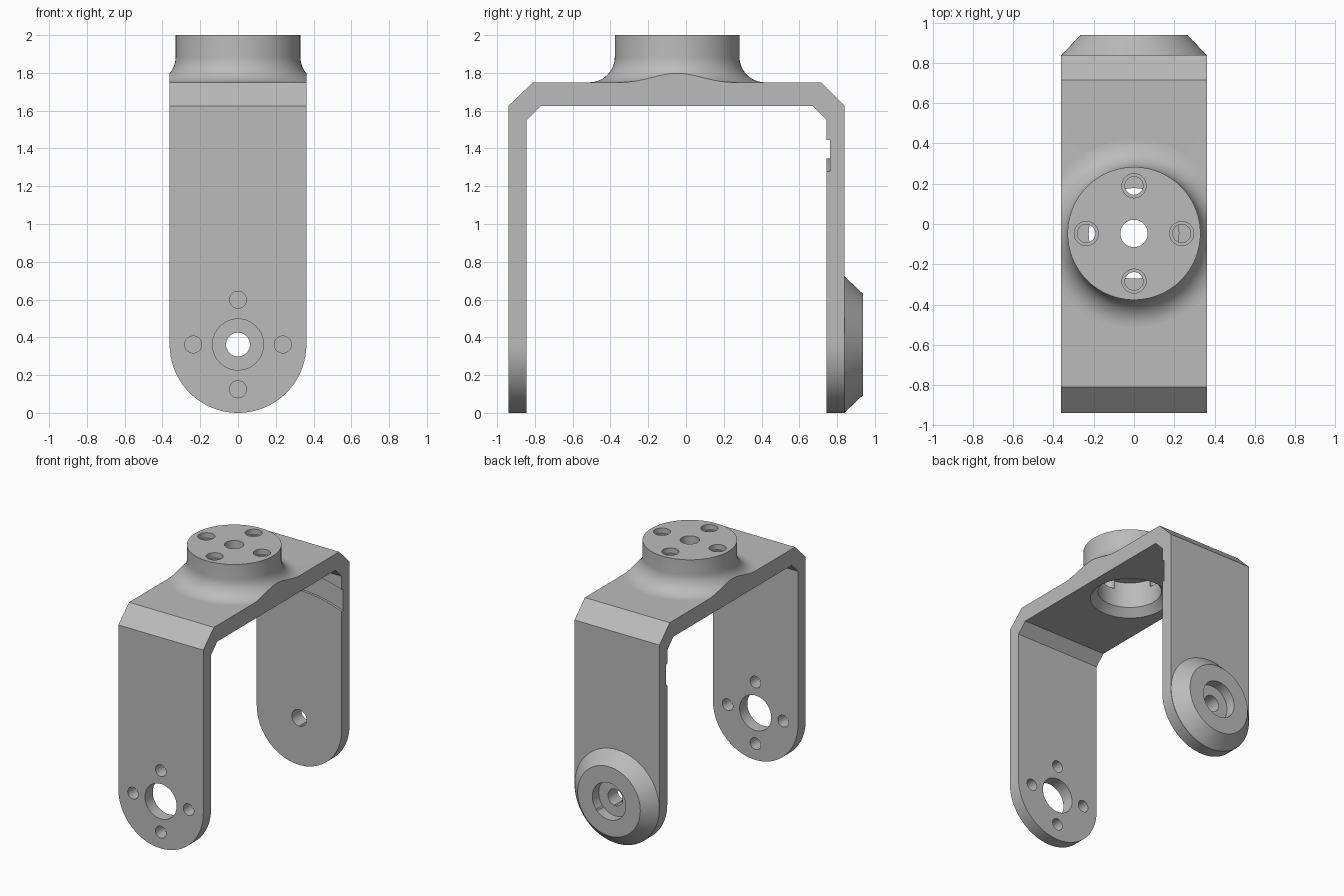
import bpy, bmesh, math
from mathutils import Matrix, Vector

if "Cube" in bpy.data.objects:
    bpy.data.objects.remove(bpy.data.objects["Cube"])

PIVOT_Z = 0.362   # height of the lower pivot axis
HALF_W = 0.362    # half width of the strap
HUB_Y = -0.047    # centre of the top hub

grey = bpy.data.materials.new("grey")
grey.diffuse_color = (0.5, 0.5, 0.5, 1)
grey.use_nodes = True
grey.node_tree.nodes["Principled BSDF"].inputs["Base Color"].default_value = grey.diffuse_color


def to_object(name, bm):
    bmesh.ops.remove_doubles(bm, verts=bm.verts, dist=1e-5)
    bmesh.ops.recalc_face_normals(bm, faces=bm.faces)
    me = bpy.data.meshes.new(name)
    bm.to_mesh(me)
    bm.free()
    me.materials.append(grey)
    ob = bpy.data.objects.new(name, me)
    bpy.context.collection.objects.link(ob)
    return ob


def prism(name, points, direction):
    """Extrude a closed 3D outline along a vector."""
    bm = bmesh.new()
    face = bm.faces.new([bm.verts.new(p) for p in points])
    ext = bmesh.ops.extrude_face_region(bm, geom=[face])
    moved = [g for g in ext["geom"] if isinstance(g, bmesh.types.BMVert)]
    bmesh.ops.translate(bm, verts=moved, vec=direction)
    return to_object(name, bm)


def lathe(name, profile, centre, axis="Z", closed=False, n=96):
    """Spin (radius, height) points around the Z or Y axis."""
    bm = bmesh.new()
    vs = [bm.verts.new((r, 0, h)) for r, h in profile]
    pairs = list(zip(vs, vs[1:])) + ([(vs[-1], vs[0])] if closed else [])
    es = [bm.edges.new(p) for p in pairs]
    bmesh.ops.spin(bm, geom=vs + es, cent=(0, 0, 0), axis=(0, 0, 1),
                   angle=2 * math.pi, steps=n, use_duplicate=False)
    rot = Matrix.Rotation(-math.pi / 2, 4, "X") if axis == "Y" else Matrix()
    bmesh.ops.transform(bm, matrix=Matrix.Translation(centre) @ rot, verts=bm.verts)
    return to_object(name, bm)


def rod(name, r, h0, h1, centre, axis="Z", n=48):
    return lathe(name, [(0, h0), (r, h0), (r, h1), (0, h1)], centre, axis, n=n)


def combine(target, tool, operation):
    mod = target.modifiers.new("bool", "BOOLEAN")
    mod.operation, mod.object, mod.solver = operation, tool, "EXACT"
    bpy.context.view_layer.objects.active = target
    bpy.ops.object.modifier_apply(modifier=mod.name)
    bpy.data.objects.remove(tool, do_unlink=True)


# U-shaped strap with chamfered corners
side = [(-0.94, -0.1), (-0.94, 1.625), (-0.81, 1.75), (0.715, 1.75),
        (0.84, 1.625), (0.84, -0.1), (0.745, -0.1), (0.745, 1.55),
        (0.67, 1.625), (-0.77, 1.625), (-0.845, 1.55), (-0.845, -0.1)]
bracket = prism("fork_bracket", [(-0.5, y, z) for y, z in side], (1, 0, 0))

# top hub with flared fillet
F = 0.135
hub = [(0, 1.7), (0.33 + F, 1.7)]
for i in range(13):
    a = math.pi / 2 * i / 12
    hub.append((0.33 + F - F * math.sin(a), 1.75 + F - F * math.cos(a)))
hub += [(0.33, 2.0), (0, 2.0)]
combine(bracket, lathe("hub", hub, (0, HUB_Y, 0)), "UNION")

# trim to strap width with round lower ends
arc = [math.pi + math.pi * i / 64 for i in range(65)]
outline = [(HALF_W * math.cos(a), -2, PIVOT_Z + HALF_W * math.sin(a)) for a in arc]
outline += [(HALF_W, -2, 2.2), (-HALF_W, -2, 2.2)]
combine(bracket, prism("outline", outline, (0, 4, 0)), "INTERSECT")

# conical pivot boss on the back leg
pivot = (0, 0, PIVOT_Z)
combine(bracket, lathe("pivot_boss", [(0, 0.8), (0.36, 0.8), (0.36, 0.84),
                                      (0.267, 0.938), (0, 0.938)], pivot, "Y"), "UNION")

# hub bore, centre hole and counterbored screw holes
cuts = [lathe("bore", [(0, 1.6), (0.305, 1.6), (0.225, 1.68), (0.225, 1.88), (0, 1.88)],
              (0, HUB_Y, 0)),
        rod("hub_hole", 0.068, 1.8, 2.1, (0, HUB_Y, 0))]
around = [(1, 0), (0, 1), (-1, 0), (0, -1)]
for u, v in around:
    cuts.append(lathe("screw_hole", [(0, 1.82), (0.045, 1.82), (0.045, 1.96), (0.06, 1.96),
                                     (0.06, 2.1), (0, 2.1)],
                      (0.237 * u, HUB_Y + 0.237 * v, 0), n=32))
# front leg holes
    cuts.append(rod("leg_hole", 0.045, -1.1, -0.7,
                    (0.237 * u, 0, PIVOT_Z + 0.237 * v), "Y", n=32))
cuts.append(rod("front_hole", 0.135, -1.1, -0.7, pivot, "Y", n=64))

# back leg hole, recess and shallow curved groove
cuts.append(rod("back_hole", 0.063, 0.6, 1.1, pivot, "Y"))
cuts.append(rod("back_recess", 0.142, 0.86, 1.1, pivot, "Y", n=64))
cuts.append(lathe("groove", [(0.985, 0.7), (1.143, 0.7), (1.143, 0.762), (0.985, 0.762)],
                  pivot, "Y", closed=True, n=128))
for c in cuts:
    combine(bracket, c, "DIFFERENCE")

# smooth curved faces, keep large plates flat
bpy.ops.object.select_all(action="DESELECT")
bracket.select_set(True)
bpy.context.view_layer.objects.active = bracket
bpy.ops.object.shade_smooth_by_angle(angle=math.radians(25))
for p in bracket.data.polygons:
    if p.area > 0.03:
        p.use_smooth = False
